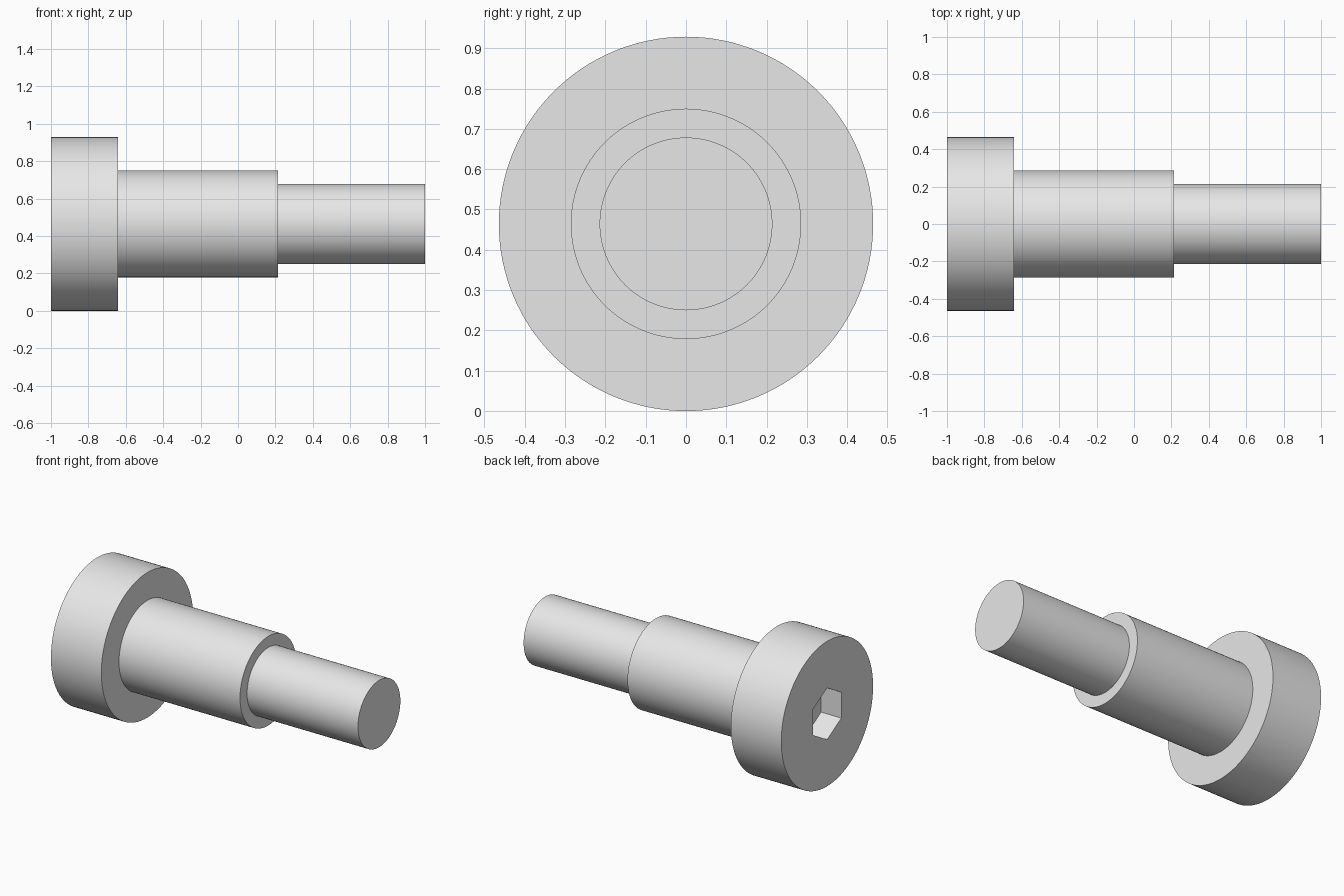
import bpy
import math

if "Cube" in bpy.data.objects:
    bpy.data.objects.remove(bpy.data.objects["Cube"], do_unlink=True)

UNIT = 2 / 28            # 28 equal divisions along the length
AXIS_Z = 6.5 * UNIT      # height of the centre line

steel = bpy.data.materials.new("plain_grey_steel")
steel.use_nodes = True
grey = (0.8, 0.8, 0.8, 1)
steel.diffuse_color = grey
steel.node_tree.nodes["Principled BSDF"].inputs["Base Color"].default_value = grey


def bar(name, start, end, radius, sides=128, spin=0):
    """Prism along x; start, end and radius in divisions from the head end."""
    bpy.ops.mesh.primitive_cylinder_add(
        vertices=sides, radius=radius * UNIT, depth=(end - start) * UNIT,
        location=((start + end) / 2 * UNIT - 1, 0, AXIS_Z),
        rotation=(0, math.pi / 2, 0))
    obj = bpy.context.object
    obj.name = name
    obj.rotation_euler.rotate_axis("Z", spin)
    obj.data.materials.append(steel)
    return obj


# Stepped body, each section slightly embedded in the one before it
head = bar("head", 0, 5, 6.5)
shoulder = bar("shoulder", 4.5, 17, 4)
shank = bar("shank", 16.5, 28, 3)

# Hexagonal socket with corners at top and bottom
cutter = bar("socket_cutter", -1, 2, 2 / math.cos(math.pi / 6), 6, math.pi / 6)
cutter.hide_render = True
socket = head.modifiers.new("hex_socket", "BOOLEAN")
socket.operation = "DIFFERENCE"
socket.solver = "EXACT"
socket.object = cutter
bpy.ops.object.select_all(action="DESELECT")
bpy.context.view_layer.objects.active = head
head.select_set(True)
bpy.ops.object.modifier_apply(modifier=socket.name)
bpy.data.objects.remove(cutter, do_unlink=True)

# Smooth round walls with crisp rims
for part in (head, shoulder, shank):
    part.select_set(True)
bpy.ops.object.shade_smooth_by_angle(angle=math.radians(30))
